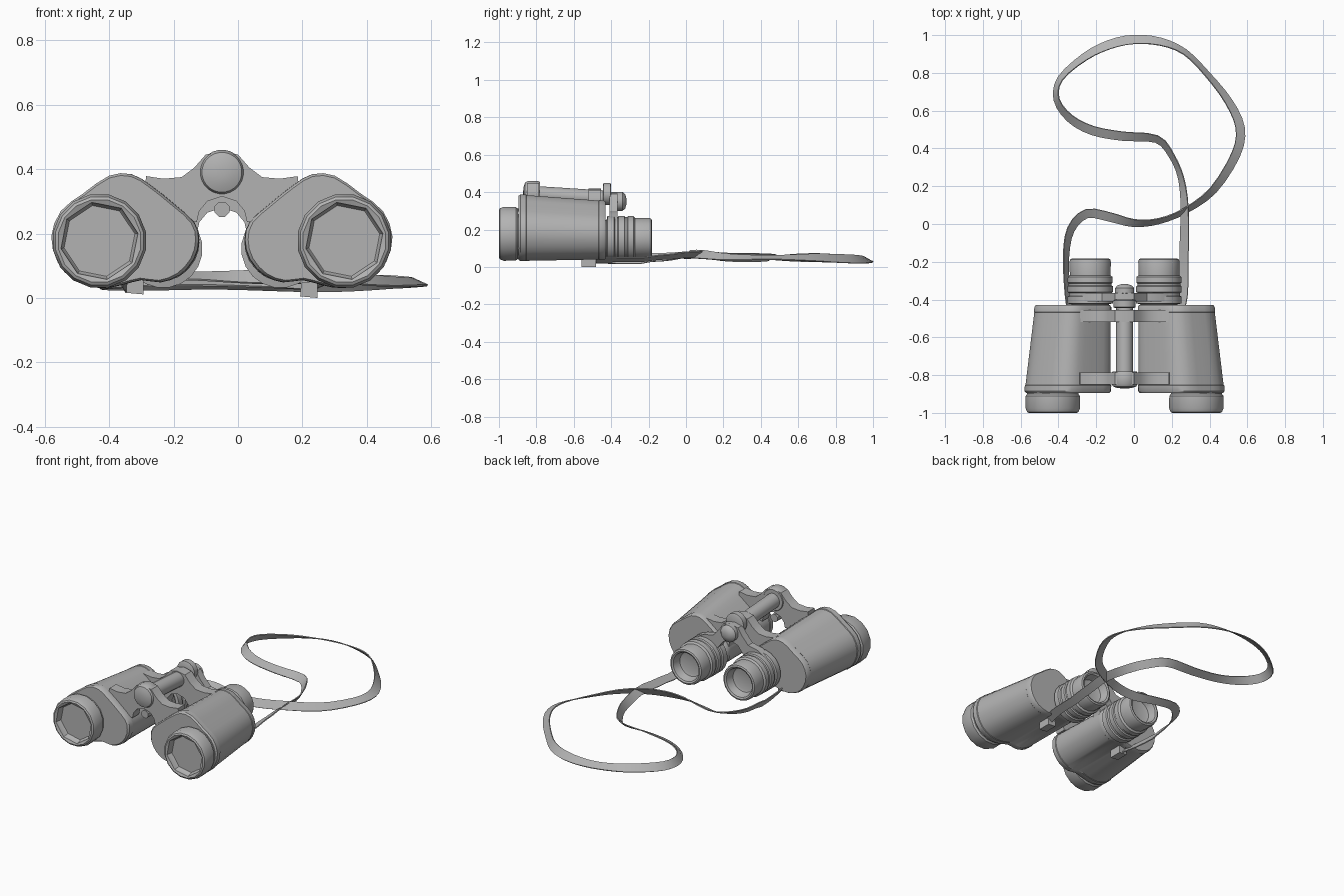
import bpy, bmesh, math
from mathutils import Vector

if "Cube" in bpy.data.objects:
    bpy.data.objects.remove(bpy.data.objects["Cube"])

grey = bpy.data.materials.new("plain grey")
grey.use_nodes = True
grey.diffuse_color = (0.45, 0.45, 0.45, 1)
grey.node_tree.nodes["Principled BSDF"].inputs["Base Color"].default_value = grey.diffuse_color

CX = -0.05  # hinge axis, shared by everything but the strap


def finish(name, bm, angle=35):
    bmesh.ops.recalc_face_normals(bm, faces=bm.faces)
    mesh = bpy.data.meshes.new(name)
    bm.to_mesh(mesh)
    bm.free()
    mesh.materials.append(grey)
    ob = bpy.data.objects.new(name, mesh)
    bpy.context.collection.objects.link(ob)
    bpy.ops.object.select_all(action='DESELECT')
    ob.select_set(True)
    bpy.context.view_layer.objects.active = ob
    bpy.ops.object.shade_smooth_by_angle(angle=math.radians(angle))
    return ob


def loft(name, rings, angle=35):
    """Skin a list of matching closed rings and cap both ends."""
    bm = bmesh.new()
    loops = [[bm.verts.new(p) for p in ring] for ring in rings]
    n = len(rings[0])
    for a, b in zip(loops, loops[1:]):
        for i in range(n):
            j = (i + 1) % n
            bm.faces.new((a[i], a[j], b[j], b[i]))
    bm.faces.new(loops[0])
    bm.faces.new(loops[-1])
    return finish(name, bm, angle)


def circle(x, y, z, r, n=16, faceted=False):
    """Ring facing y; a faceted ring has half as many visible corners."""
    pts = []
    for i in range(n):
        a = 2 * math.pi * (i + 0.5) / n
        k = r * math.cos(2 * math.pi / n) if faceted and i % 2 else r
        pts.append((x + k * math.cos(a), y, z + k * math.sin(a)))
    return pts


def lathe(name, x, z, steps, n=16):
    return loft(name, [circle(x, s[0], z, s[1], n, len(s) > 2) for s in steps])


def smooth_path(pts, closed, steps=3):
    """Catmull-Rom through the points."""
    n, out = len(pts), []
    for i in range(n if closed else n - 1):
        ids = [(i + k) % n if closed else min(max(i + k, 0), n - 1) for k in (-1, 0, 1, 2)]
        a, b, c, d = (Vector(pts[k]) for k in ids)
        for s in range(steps):
            t = s / steps
            out.append(0.5 * (2 * b + (c - a) * t + (2 * a - 5 * b + 4 * c - d) * t * t
                              + (3 * b - a - 3 * c + d) * t ** 3))
    return out if closed else out + [Vector(pts[-1])]


def plate(name, half, y0, y1, dz=0.0):
    """Symmetric plate from a half outline that starts and ends on the axis."""
    full = half + [(-x, z) for x, z in reversed(half[1:-1])]
    return loft(name, [[(CX + x, y, z + dz) for x, z in full] for y in (y0, y1)])


# Prism housing section, measured outward from the hinge axis
SECTION = smooth_path([(.53, .19), (.50, .27), (.43, .325), (.35, .38), (.28, .385), (.22, .35),
                       (.145, .29), (.085, .235), (.07, .18), (.085, .12), (.13, .07), (.19, .048),
                       (.25, .055), (.31, .04), (.38, .03), (.46, .055), (.51, .11)], True, 2)


def housing_ring(side, y, inset):
    k = 1 - 0.115 * (y + 0.87) / 0.43   # narrows toward the eyepieces
    ring = []
    for x, z in SECTION:
        x, z = 0.07 + (x - 0.07) * k, 0.1 + (z - 0.1) * k
        x, z = 0.3 + (x - 0.3) * inset, 0.19 + (z - 0.19) * inset
        ring.append((CX + side * x, y, z))
    return ring


for side, label in ((1, "left"), (-1, "right")):
    # Housing with raised lips at both ends
    loft(label + "_housing", [housing_ring(side, y, k) for y, k in (
        (-.895, .95), (-.885, .99), (-.855, 1), (-.852, .985), (-.468, .985),
        (-.465, 1), (-.44, 1), (-.43, .97))])
    # Objective tube with a faceted mouth and a recessed lens
    lathe(label + "_objective", CX + side * 0.38, 0.177, (
        (-.86, .138), (-.90, .138), (-.91, .146), (-.975, .147), (-.995, .139), (-1, .13),
        (-.995, .122, 1), (-.965, .116, 1), (-.96, .112, 1)))
    # Eyepiece with stepped rings, eyecup and recessed lens
    lathe(label + "_eyepiece", CX + side * 0.182, 0.153, (
        (-.45, .10), (-.425, .10), (-.42, .122), (-.385, .122), (-.38, .114), (-.365, .114),
        (-.36, .122), (-.33, .122), (-.325, .115), (-.315, .115), (-.31, .121), (-.28, .12),
        (-.272, .109), (-.2, .111), (-.187, .107), (-.183, .098), (-.188, .088),
        (-.235, .075), (-.24, .06)), 20)

# Hinge bridges between the housings
BRIDGE = [(0, .455), (.05, .445), (.085, .405), (.125, .375), (.18, .37), (.235, .378), (.24, .34),
          (.13, .25), (.078, .235), (.07, .27), (.045, .3), (0, .315)]
plate("front_bridge", BRIDGE, -.85, -.785)
plate("rear_bridge", BRIDGE, -.52, -.455, -.035)

# Hinge rod, slightly lower at the rear, with a domed cap in front
loft("hinge_rod", [circle(CX, -.83, .39, .045), circle(CX, -.44, .365, .045)])
lathe("hinge_cap", CX, .39, ((-.78, .064), (-.79, .07), (-.845, .07), (-.86, .062), (-.868, .04),
                             (-.871, .012)), 24)
lathe("hinge_stop", CX, .275, ((-.84, .025), (-.79, .025)), 8)

# Focus wheel, eyepiece arms and rear knob
lathe("focus_wheel", CX, .39, ((-.445, .05), (-.44, .06), (-.405, .06), (-.4, .05)), 20)
plate("eyepiece_arms", [(0, .4), (.05, .39), (.08, .345), (.12, .3), (.19, .285), (.24, .25),
                        (.22, .19), (.12, .2), (.085, .235), (.05, .28), (0, .3)], -.41, -.365)
lathe("rear_knob", CX, .35, ((-.41, .035), (-.375, .04), (-.365, .052), (-.34, .052), (-.325, .038),
                             (-.318, .015)))

# Neck strap: a tilted ribbon laid in a loop on the ground
PATH = [(-.32, -.54), (-.35, -.38), (-.36, -.18), (-.335, -.03), (-.25, .055), (-.12, .035), (0, .005),
        (.13, .015), (.27, .07), (.42, .18), (.54, .37), (.562, .51), (.5, .65), (.39, .79),
        (.27, .91), (.14, .965), (0, .977), (-.13, .95), (-.26, .885), (-.39, .77), (-.41, .66),
        (-.34, .56), (-.22, .495), (-.06, .465), (.12, .45), (.2, .36), (.25, .24), (.268, .08),
        (.265, -.15), (.26, -.38), (.225, -.53)]
path = smooth_path(PATH, False)
rings = []
for i, p in enumerate(path):
    t = (path[min(i + 1, len(path) - 1)] - path[max(i - 1, 0)]).normalized()
    out = Vector((t.y, -t.x, 0))
    tilt = math.radians(42 + 18 * math.sin(i * 0.35))
    across = out * math.cos(tilt) - Vector((0, 0, math.sin(tilt)))
    thick = Vector((0, 0, math.cos(tilt))) + out * math.sin(tilt)
    height = 0.05 + 0.018 * math.exp(-((p.y - 0.05) / 0.12) ** 2) - 0.012 * max(0, p.y - 0.7) / 0.3
    if p.y < -0.2:
        height = 0.04
    base = Vector((p.x, p.y, height))
    rings.append([base + across * a * 0.026 + thick * b * 0.003
                  for a, b in ((1, 1), (-1, 1), (-1, -1), (1, -1))])
loft("neck_strap", rings)

# Buckles holding the strap ends under the housings
for name, x, z in (("left_buckle", .22, .027), ("right_buckle", -.32, .038)):
    ring = [(x - .027, z - .022), (x + .027, z - .027), (x + .027, z + .025), (x - .024, z + .02)]
    loft(name, [[(a, y, b) for a, b in ring] for y in (-.56, -.48)])
